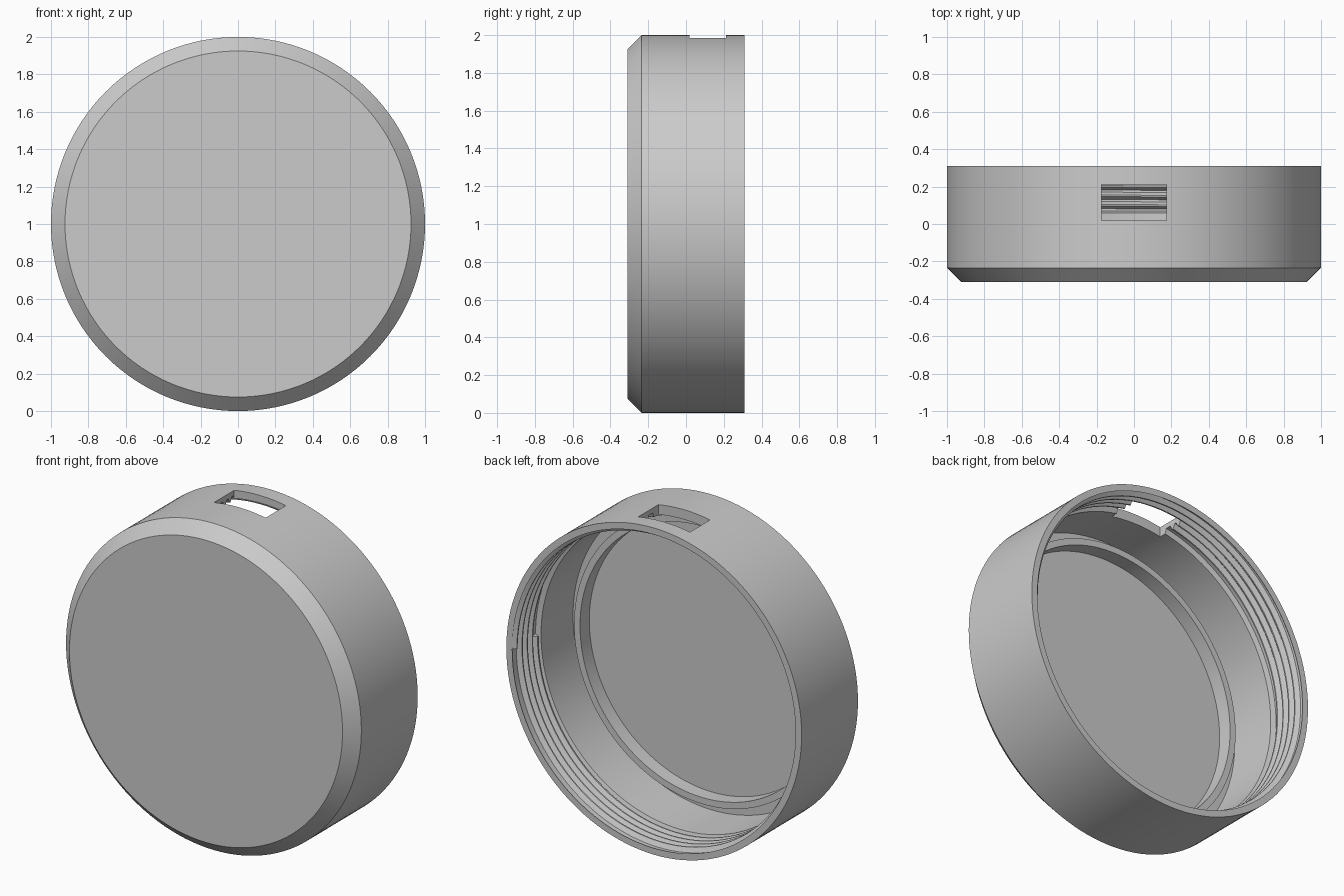
import bpy, bmesh, math
from mathutils import Vector

old = bpy.data.objects.get("Cube")
if old:
    bpy.data.objects.remove(old, do_unlink=True)

SEG = 128

grey = bpy.data.materials.new("plain grey")
grey.use_nodes = True
colour = (0.6, 0.6, 0.6, 1)
grey.diffuse_color = colour
grey.node_tree.nodes["Principled BSDF"].inputs["Base Color"].default_value = colour


def on_ring(r, y, t):
    """Point at radius r and depth y around the cap axis."""
    return Vector((r * math.cos(t), y, 1 + r * math.sin(t)))


def skin(bm, rows, closed_rows):
    """Bridge neighbouring rows of vertices with quads."""
    pairs = list(zip(rows, rows[1:]))
    if closed_rows:
        pairs.append((rows[-1], rows[0]))
    for a, b in pairs:
        n = len(a)
        for i in range(n - (0 if not closed_rows else 1)):
            j = (i + 1) % n
            bm.faces.new((a[i], a[j], b[j], b[i]))


def make_object(name, bm):
    bmesh.ops.remove_doubles(bm, verts=bm.verts, dist=1e-5)
    bmesh.ops.dissolve_degenerate(bm, edges=bm.edges, dist=1e-6)
    bmesh.ops.recalc_face_normals(bm, faces=bm.faces)
    mesh = bpy.data.meshes.new(name)
    bm.to_mesh(mesh)
    bm.free()
    mesh.materials.append(grey)
    obj = bpy.data.objects.new(name, mesh)
    bpy.context.collection.objects.link(obj)
    return obj


# Cap shell: chamfered cup with a raised sealing ring on its inner floor
profile = [(0, -0.31), (0.925, -0.31), (1, -0.235), (1, 0.31), (0.96, 0.31),
           (0.97, 0.30), (0.97, 0.07), (0.94, 0.06), (0.94, -0.25),
           (0.87, -0.25), (0.87, -0.16), (0.83, -0.16), (0.83, -0.25), (0, -0.25)]
bm = bmesh.new()
rows = [[bm.verts.new(on_ring(r, y, math.tau * i / SEG)) for i in range(SEG)]
        for r, y in profile]
skin(bm, rows, False)
cap = make_object("cap_shell", bm)

# Screw thread: V-shaped ridge swept along a helix inside the mouth
TURNS, PITCH, START = 4, 0.05, 0.2875
section = [(0.975, -0.022), (0.942, -0.004), (0.942, 0.004), (0.975, 0.022)]
bm = bmesh.new()
steps = TURNS * SEG
rows = [[bm.verts.new(on_ring(r, START + dy - PITCH * k / SEG, math.tau * k / SEG))
         for k in range(steps + 1)] for r, dy in section]
skin(bm, rows, True)
for end in (0, -1):
    bm.faces.new([row[end] for row in rows])
thread = make_object("screw_thread", bm)

# Rectangular window cut through the top of the wall
bm = bmesh.new()
bmesh.ops.create_cube(bm, size=1)
for v in bm.verts:
    v.co = Vector((v.co.x * 0.35, 0.115 + v.co.y * 0.195, 1.95 + v.co.z * 0.3))
cutter = make_object("window_cutter", bm)
cutter.hide_render = True

for obj in (cap, thread):
    cut = obj.modifiers.new("window", 'BOOLEAN')
    cut.operation = 'DIFFERENCE'
    cut.solver = 'EXACT'
    cut.object = cutter
    bpy.ops.object.select_all(action='DESELECT')
    obj.select_set(True)
    bpy.context.view_layer.objects.active = obj
    bpy.ops.object.modifier_apply(modifier=cut.name)
    bpy.ops.object.shade_smooth_by_angle(angle=math.radians(25))

bpy.data.objects.remove(cutter, do_unlink=True)
